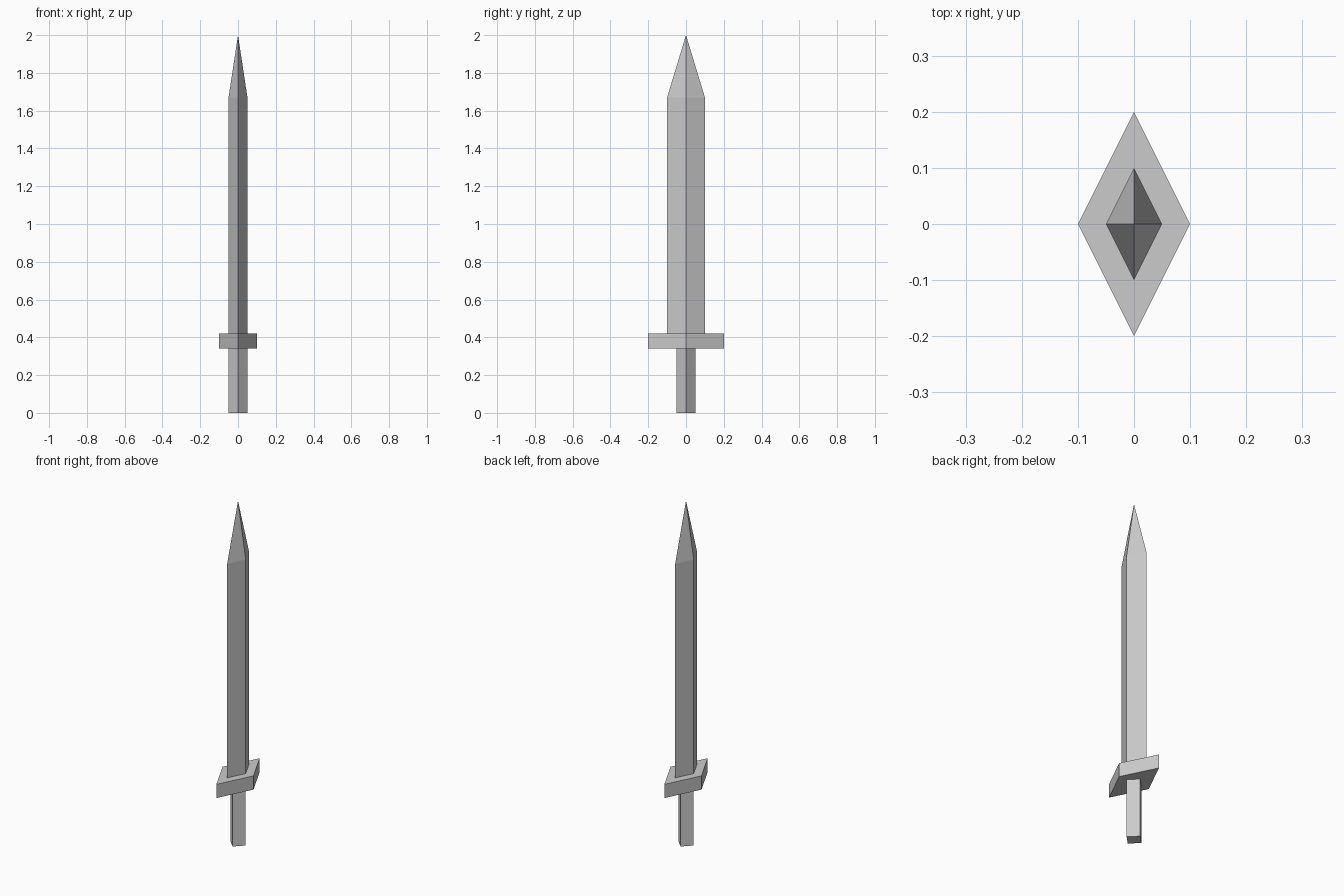
import bpy, bmesh

if "Cube" in bpy.data.objects:
    bpy.data.objects.remove(bpy.data.objects["Cube"])


def diamond_prism(name, rx, ry, z0, z1, tip=None):
    """Four-sided diamond prism with an optional pointed top."""
    bm = bmesh.new()
    corners = [(rx, 0), (0, ry), (-rx, 0), (0, -ry)]
    low, high = [[bm.verts.new((x, y, z)) for x, y in corners] for z in (z0, z1)]
    bm.faces.new(low[::-1])
    apex = bm.verts.new((0, 0, tip)) if tip is not None else None
    for i in range(4):
        j = (i + 1) % 4
        bm.faces.new((low[i], low[j], high[j], high[i]))
        if apex:
            bm.faces.new((high[i], high[j], apex))
    if not apex:
        bm.faces.new(high)
    mesh = bpy.data.meshes.new(name)
    bm.to_mesh(mesh)
    bm.free()
    obj = bpy.data.objects.new(name, mesh)
    bpy.context.collection.objects.link(obj)
    return obj


# Square handle turned on its corner
diamond_prism("grip", 0.05, 0.05, 0.0, 0.34)
# Wide diamond guard
diamond_prism("crossguard", 0.10, 0.20, 0.34, 0.42)
# Flattened diamond blade ending in a point
diamond_prism("blade", 0.05, 0.10, 0.42, 1.67, tip=2.0)
